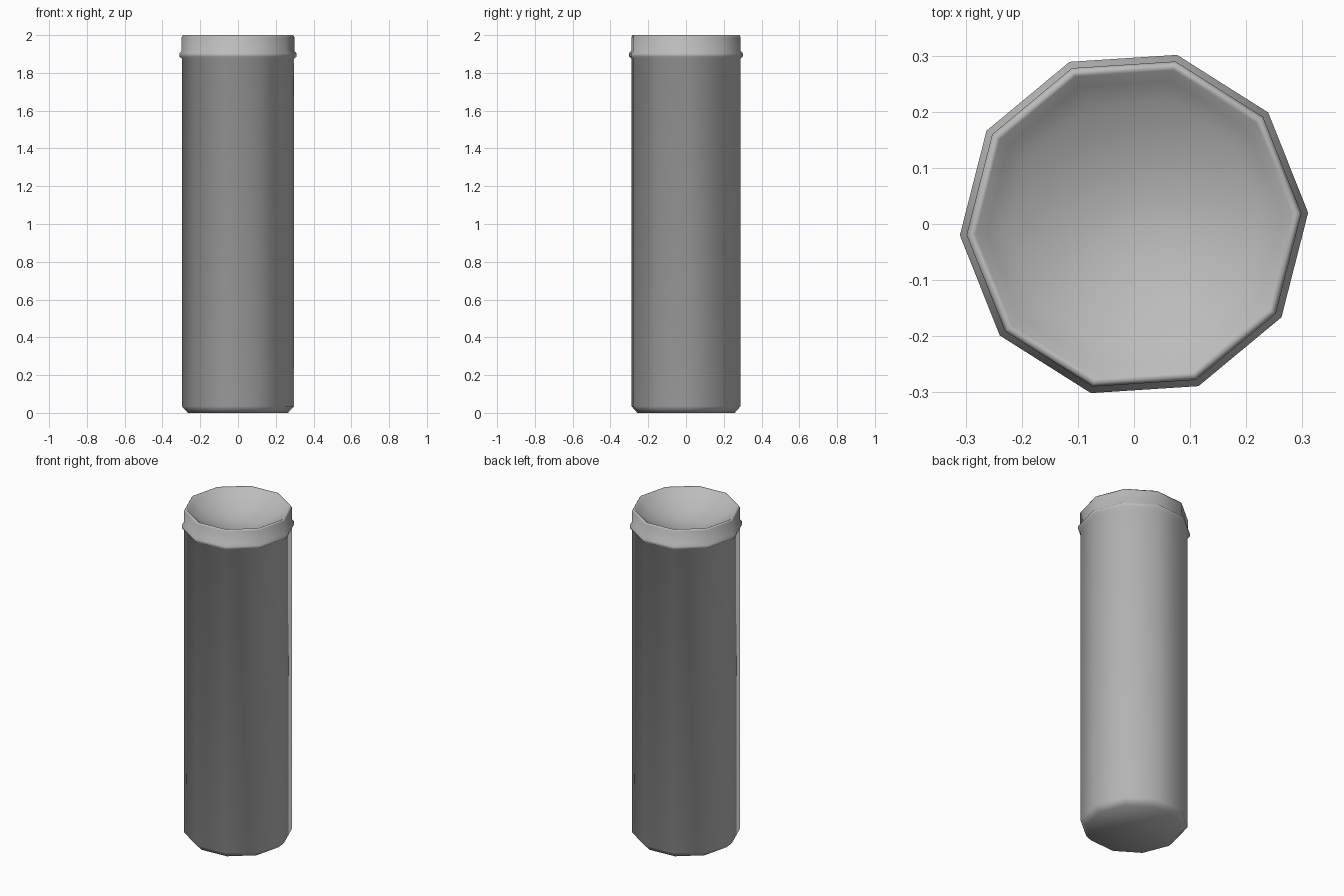
import bpy, bmesh
from math import sin, cos, radians

cube = bpy.data.objects.get("Cube")
if cube:
    bpy.data.objects.remove(cube, do_unlink=True)

SIDES = 10
TURN = radians(3.7)

grey = bpy.data.materials.new("plain_grey")
grey.use_nodes = True
colour = (0.5, 0.5, 0.5, 1)
grey.diffuse_color = colour
grey.node_tree.nodes["Principled BSDF"].inputs["Base Color"].default_value = colour


def lathe(name, profile, tip=None):
    """Turn a (radius, height) profile into a ten-sided smooth solid."""
    bm = bmesh.new()
    rings = []
    for r, z in profile:
        rings.append([bm.verts.new((r * cos(TURN + radians(36 * i)),
                                    r * sin(TURN + radians(36 * i)), z))
                      for i in range(SIDES)])
    for low, high in zip(rings, rings[1:]):
        for i in range(SIDES):
            j = (i + 1) % SIDES
            bm.faces.new((low[i], low[j], high[j], high[i]))
    # flat base, and a centre point closing the dish
    bm.faces.new(rings[0][::-1])
    centre = bm.verts.new((0, 0, tip))
    for i in range(SIDES):
        bm.faces.new((rings[-1][i], rings[-1][(i + 1) % SIDES], centre))
    bmesh.ops.recalc_face_normals(bm, faces=bm.faces)
    for face in bm.faces:
        face.smooth = True
    mesh = bpy.data.meshes.new(name)
    bm.to_mesh(mesh)
    bm.free()
    mesh.materials.append(grey)
    obj = bpy.data.objects.new(name, mesh)
    bpy.context.collection.objects.link(obj)
    return obj


# chamfered base, straight wall, raised bead, collar and rounded lip
outside = [(0.266, 0), (0.298, 0.035), (0.298, 1.875), (0.311, 1.887),
           (0.311, 1.903), (0.299, 1.915), (0.299, 1.99), (0.292, 2.0),
           (0.283, 1.995)]

# shallow spherical dish inside the lip
DEPTH = 0.1
dish = [(0.283 * t, 1.99 - DEPTH * (1 - t * t)) for t in (0.93, 0.8, 0.6, 0.4, 0.2)]

lathe("canister_body", outside + dish, tip=1.99 - DEPTH)
